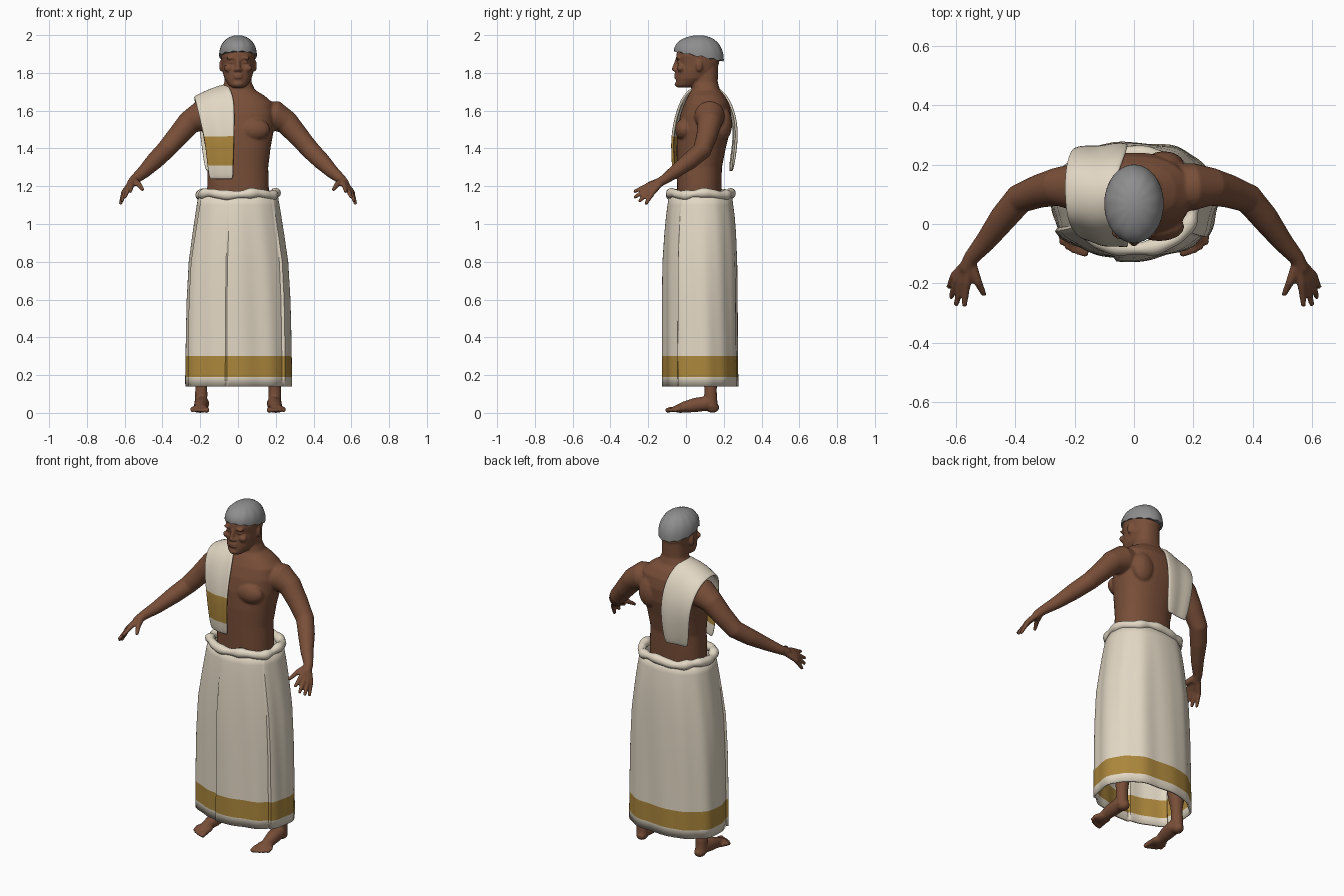
import bpy, bmesh
from math import sin, cos, pi, exp, tau, asin, copysign
from mathutils import Vector, Matrix

if "Cube" in bpy.data.objects:
    bpy.data.objects.remove(bpy.data.objects["Cube"])


def material(name, rgb):
    m = bpy.data.materials.new(name)
    m.use_nodes = True
    m.diffuse_color = (*rgb, 1)
    bsdf = m.node_tree.nodes["Principled BSDF"]
    bsdf.inputs["Base Color"].default_value = (*rgb, 1)
    bsdf.inputs["Roughness"].default_value = 0.8
    return m


skin = material("brown skin", (0.19, 0.077, 0.04))
cream = material("cream cloth", (0.76, 0.68, 0.55))
gold = material("gold border", (0.41, 0.24, 0.045))
grey = material("grey hair", (0.27, 0.27, 0.275))


def spow(v, p):
    return copysign(abs(v) ** (2 / p), v)


def oval(z, rx, y0, y1, n=40, p=2.3):
    """Horizontal rounded section between y0 and y1."""
    cy, ry = (y0 + y1) / 2, (y1 - y0) / 2
    return [Vector((rx * spow(cos(tau * i / n), p), cy + ry * spow(sin(tau * i / n), p), z))
            for i in range(n)]


def loft(bm, rings, caps=True, loop=False):
    vs = [[bm.verts.new(p) for p in r] for r in rings]
    n = len(vs[0])
    pairs = list(zip(vs, vs[1:])) + ([(vs[-1], vs[0])] if loop else [])
    for a, b in pairs:
        for i in range(n):
            j = (i + 1) % n
            bm.faces.new((a[i], a[j], b[j], b[i]))
    if caps:
        bm.faces.new(vs[0])
        bm.faces.new(vs[-1])


def tube(bm, pts, side=1, n=14):
    """Round limb through (x, y, z, radius) points, with a rounded tip."""
    ps = [(Vector((side * x, y, z)), r) for x, y, z, r in pts]
    d = (ps[-1][0] - ps[-2][0]).normalized()
    end, r = ps[-1]
    ps.append((end + d * r * 0.6, r * 0.7))
    rings = []
    for i, (c, r) in enumerate(ps):
        t = ps[min(i + 1, len(ps) - 1)][0] - ps[max(i - 1, 0)][0]
        q = t.to_track_quat('Z', 'Y')
        rings.append([c + q @ Vector((r * cos(tau * k / n), r * sin(tau * k / n), 0))
                      for k in range(n)])
    loft(bm, rings)


def ball(bm, loc, size):
    m = Matrix.Translation(loc) @ Matrix.Diagonal((*size, 1))
    bmesh.ops.create_uvsphere(bm, u_segments=16, v_segments=10, radius=1, matrix=m)


def finish(bm, name, mats, angle=50):
    bmesh.ops.recalc_face_normals(bm, faces=bm.faces)
    me = bpy.data.meshes.new(name)
    bm.to_mesh(me)
    bm.free()
    ob = bpy.data.objects.new(name, me)
    bpy.context.collection.objects.link(ob)
    for m in mats:
        me.materials.append(m)
    bpy.ops.object.select_all(action='DESELECT')
    ob.select_set(True)
    bpy.context.view_layer.objects.active = ob
    bpy.ops.object.shade_smooth_by_angle(angle=angle * pi / 180)
    return ob


def fuse(ob, voxel):
    """Melt overlapping shells into one smooth skin."""
    m = ob.modifiers.new("fuse", 'REMESH')
    m.mode, m.voxel_size, m.use_smooth_shade = 'VOXEL', voxel, True
    s = ob.modifiers.new("soften", 'SMOOTH')
    s.factor, s.iterations = 0.5, 4


# Torso and neck
bm = bmesh.new()
torso = [(1.08, .165, -.045, .185), (1.2, .163, -.047, .188), (1.3, .16, -.048, .19),
         (1.4, .172, -.05, .21), (1.5, .19, -.045, .235), (1.58, .195, -.03, .24),
         (1.64, .185, -.008, .228), (1.68, .14, .012, .205), (1.71, .09, .03, .18),
         (1.75, .072, .035, .168), (1.86, .068, .04, .17)]
loft(bm, [oval(*t) for t in torso])

# Head
head = [(1.722, .03, -.045, .02), (1.735, .05, -.052, .06), (1.77, .072, -.053, .12),
        (1.81, .082, -.05, .16), (1.85, .086, -.044, .175), (1.89, .09, -.052, .18),
        (1.95, .08, -.04, .17), (1.985, .04, 0, .12)]
loft(bm, [oval(*h, p=2.2) for h in head])
tube(bm, [(0, -.045, 1.875, .01), (0, -.056, 1.84, .012), (0, -.064, 1.818, .013)])
for z in (1.79, 1.776):
    ball(bm, (0, -.05, z), (.026, .014, .008))
ball(bm, (0, -.046, 1.74), (.025, .014, .014))

# Chest, arms, hands and face details on both sides
arm = [(.13, .12, 1.57, .08), (.2, .125, 1.572, .08), (.26, .125, 1.535, .064),
       (.32, .11, 1.465, .056), (.385, .085, 1.39, .05), (.44, .02, 1.335, .046),
       (.5, -.06, 1.275, .035), (.548, -.115, 1.235, .026), (.565, -.15, 1.215, .024)]
fingers = [((.563, -.2, 1.205), (.57, -.272, 1.172)), ((.58, -.2, 1.19), (.598, -.27, 1.142)),
           ((.595, -.19, 1.178), (.615, -.245, 1.122)), ((.605, -.175, 1.168), (.622, -.212, 1.108)),
           ((.525, -.195, 1.21), (.505, -.236, 1.182))]
for s in (1, -1):
    tube(bm, arm, s, 24)
    for knuckle, tip in fingers:
        tube(bm, [(.552, -.125, 1.23, .02), (*knuckle, .0145), (*tip, .0095)], s)
    ball(bm, (s * .085, -.01, 1.5), (.085, .048, .06))
    ball(bm, (s * .1, .195, 1.53), (.07, .05, .09))
    ball(bm, (s * .088, .07, 1.838), (.012, .018, .032))
    ball(bm, (s * .036, -.043, 1.878), (.03, .011, .008))
    ball(bm, (s * .036, -.038, 1.857), (.017, .01, .008))
    ball(bm, (s * .05, -.028, 1.825), (.026, .02, .02))
    ball(bm, (s * .013, -.056, 1.815), (.01, .012, .009))
fuse(finish(bm, "upper_body", [skin]), 0.006)

# Legs, feet and toes
bm = bmesh.new()
for s in (1, -1):
    tube(bm, [(.195, .135, .03, .034), (.195, .13, .1, .034), (.192, .13, .2, .042),
              (.18, .13, .35, .057), (.15, .1, .55, .06), (.12, .09, .8, .075), (.09, .08, 1.05, .08)], s, 20)
    tube(bm, [(.192, .15, .032, .024), (.192, .11, .05, .04), (.195, .05, .042, .038),
              (.2, -.01, .03, .03), (.2, -.045, .022, .022)], s, 18)
    ball(bm, (s * .2, -.03, .022), (.047, .045, .022))
    ball(bm, (s * .192, .14, .028), (.032, .036, .028))
    for k in range(5):
        x, y = .166 + .019 * k, -.1 + .0022 * k * k
        r = .014 if k == 0 else .0105
        tube(bm, [(x + .004, -.03, .022, r), (x, y + .02, .018, r), (x, y, .013, r)], s)
fuse(finish(bm, "legs_and_feet", [skin]), 0.006)

# Hair cap, with its rim lower at the back
bm = bmesh.new()
rings = []
for k in range(13):
    h = k / 12 * 0.985
    w = (1 - h ** 2.3) ** 0.5
    ring = oval(0, .1 * w, .068 - .132 * w, .068 + .132 * w, 48, 2)
    for i, p in enumerate(ring):
        rim = 1.888 - .2 * (p.y - .068) + .004 * sin(i * 1.7)
        p.z = rim + (2.0 - rim) * h
    rings.append(ring)
loft(bm, rings)
finish(bm, "hair", [grey])

# Long wrapped skirt: overlapping panels with a gold border
STEPS = [-pi / 2 - asin(.05 / .27), -pi / 2 + asin(.23 / .28), pi + .45]
skirt_rows = [(.14, .28, -.116, .276), (.19, .28, -.116, .276), (.30, .278, -.116, .275),
              (.45, .275, -.115, .274), (.6, .271, -.114, .273), (.8, .26, -.112, .271),
              (.95, .24, -.106, .265), (1.04, .227, -.1, .258), (1.1, .218, -.094, .25),
              (1.16, .208, -.085, .242)]


def drape(ring, z):
    n = len(ring)
    c = Vector((0, .08, z))
    amount = min(1, (1.25 - z) * 2)
    for i, p in enumerate(ring):
        a = tau * i / n
        off = .003 * sin(7 * a + .6) + .0025 * sin(12 * a + 2 * z)
        off += sum(.013 * exp(-((a - s) % tau) / .35) for s in STEPS)
        p += (p - c).normalized() * off * amount
    return ring


bm = bmesh.new()
loft(bm, [drape(oval(*r, n=160), r[0]) for r in skirt_rows], caps=False)
for f in bm.faces:
    f.material_index = int(.19 < f.calc_center_median().z < .30)
ob = finish(bm, "wrapped_skirt", [cream, gold], 35)
sol = ob.modifiers.new("cloth", 'SOLIDIFY')
sol.thickness, sol.offset = .01, -1

# Rolled waistband
bm = bmesh.new()
path = oval(1.158, .2, -.083, .238, 90)
rings = []
for i, p in enumerate(path):
    a = tau * i / 90
    t = (path[(i + 1) % 90] - path[i - 1]).normalized()
    out = Vector((t.y, -t.x, 0))
    r = .024 + .003 * sin(9 * a) + .002 * sin(14 * a + 1)
    c = p + Vector((0, 0, .006 * sin(5 * a + 1)))
    rings.append([c + out * r * cos(tau * k / 12) + Vector((0, 0, r * sin(tau * k / 12)))
                  for k in range(12)])
loft(bm, rings, caps=False, loop=True)
finish(bm, "waist_roll", [cream], 80)

# Shoulder cloth: (inner x, y, z, outer x, y, z) rows from front hem to back hem
cloth = [(-.025, -.062, 1.235, -.152, -.035, 1.235), (-.025, -.07, 1.31, -.162, -.042, 1.31),
         (-.022, -.073, 1.385, -.17, -.045, 1.385), (-.02, -.074, 1.46, -.18, -.044, 1.46),
         (-.018, -.058, 1.56, -.202, -.028, 1.55), (-.02, -.025, 1.66, -.218, 0, 1.62),
         (-.04, .02, 1.715, -.228, .04, 1.66), (-.06, .09, 1.742, -.233, .1, 1.672),
         (-.055, .17, 1.725, -.232, .17, 1.66), (-.03, .228, 1.66, -.222, .22, 1.61),
         (-.02, .264, 1.55, -.208, .25, 1.53), (-.02, .267, 1.43, -.195, .25, 1.43),
         (-.03, .242, 1.275, -.175, .225, 1.275)]
bm = bmesh.new()
COLS = 8
grid = []
for xi, yi, zi, xo, yo, zo in cloth:
    row = []
    for k in range(COLS + 1):
        u = k / COLS
        wave = .003 * sin(9 * u)
        row.append(bm.verts.new((xi + (xo - xi) * u, yi + (yo - yi) * u ** 2 + wave,
                                 zi + (zo - zi) * u ** 1.4)))
    grid.append(row)
for j, (a, b) in enumerate(zip(grid, grid[1:])):
    for k in range(COLS):
        f = bm.faces.new((a[k], a[k + 1], b[k + 1], b[k]))
        f.material_index = int(j in (1, 2))
ob = finish(bm, "shoulder_cloth", [cream, gold], 60)
sol = ob.modifiers.new("cloth", 'SOLIDIFY')
sol.thickness, sol.offset = .014, 0
sub = ob.modifiers.new("soften", 'SUBSURF')
sub.levels = sub.render_levels = 2
